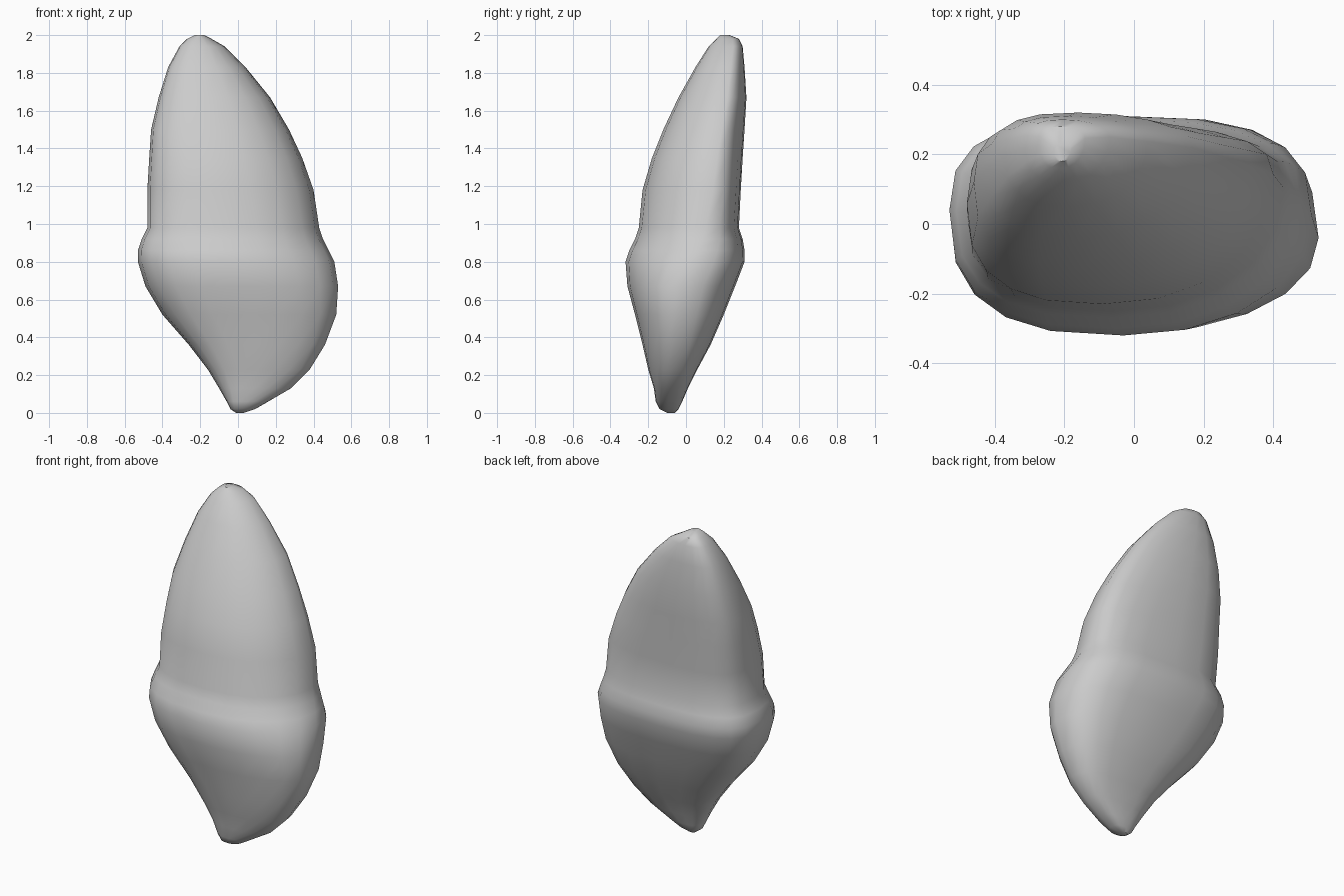
import bpy
import bmesh
import math

default_cube = bpy.data.objects.get("Cube")
if default_cube:
    bpy.data.objects.remove(default_cube, do_unlink=True)

SIDES = 20

# Cross-sections in hundredths: height, left edge, right edge, front edge, back edge
ROOT = [
    (0, -1, 3, -10, -6),
    (2, -4, 9, -14, -4),
    (6, -6, 16, -16, -2),
    (13, -10, 28, -17, 1),
    (23, -16, 38, -20, 6),
    (36, -26, 46, -23, 13),
    (52, -40, 52, -27, 20),
    (67, -49, 53, -31, 26),
]
COLLAR = [
    (80, -53, 51, -32, 31),
    (86, -53, 48, -30, 31),
    (92, -51, 45, -27, 30),
    (98, -48, 43, -25, 28),
]
CROWN = [
    (118, -48, 40, -23, 29),
    (135, -47, 34, -18, 30),
    (150, -46, 27, -12, 31),
    (167, -42, 17, -4, 32),
    (183, -37, 4, 5, 31),
    (194, -31, -7, 12, 30),
    (198, -27, -14, 16, 28),
    (200, -23, -18, 18, 23),
]


def blend(low, high, t):
    return low + (high - low) * min(max(t, 0), 1)


def rounded(value, exponent):
    """Superellipse coordinate that keeps its sign."""
    return math.copysign(abs(value) ** (2 / exponent), value)


def fullness(c, s, z):
    """Squareness of each quarter: the back +x corner is boxy up to the neck."""
    if c < 0:
        return 2.7
    return 2.1 if s < 0 else blend(2.8, 2.1, (z - 1) / 0.5)


def ring_points(section):
    """Lopsided oval whose skew reverses between root and crown."""
    z, left, right, front, back = (value / 100 for value in section)
    crown = (z - 0.6) / 0.6
    mid_x = blend(left, right, blend(0.5, 0.44, crown))
    mid_y = blend(front, back, blend(0.52, 0.64, crown))
    skew = blend(0.06, -0.08, (z - 0.7) / 0.3) * (back - front)
    points = []
    for step in range(SIDES):
        angle = math.tau * step / SIDES
        c, s = math.cos(angle), math.sin(angle)
        exponent = fullness(c, s, z)
        u, v = rounded(c, exponent), rounded(s, exponent)
        reach_x = right - mid_x if u > 0 else mid_x - left
        reach_y = back - mid_y if v > 0 else mid_y - front
        y = mid_y + v * reach_y - skew * u * (1 - abs(v))
        points.append((mid_x + u * reach_x, y, z))
    return points


def loft(name, sections, material):
    """Skin the stacked rings and close both ends."""
    bm = bmesh.new()
    rings = [[bm.verts.new(p) for p in ring_points(s)] for s in sections]
    for lower, upper in zip(rings, rings[1:]):
        for i in range(SIDES):
            j = (i + 1) % SIDES
            bm.faces.new((lower[i], lower[j], upper[j], upper[i]))
    bm.faces.new(reversed(rings[0]))
    bm.faces.new(rings[-1])
    bmesh.ops.recalc_face_normals(bm, faces=bm.faces)
    mesh = bpy.data.meshes.new(name)
    bm.to_mesh(mesh)
    bm.free()
    mesh.materials.append(material)
    obj = bpy.data.objects.new(name, mesh)
    bpy.context.collection.objects.link(obj)
    return obj


# Single plain grey
grey = bpy.data.materials.new("light grey")
grey.use_nodes = True
colour = (0.6, 0.6, 0.6, 1)
grey.diffuse_color = colour
grey.node_tree.nodes["Principled BSDF"].inputs["Base Color"].default_value = colour

# One continuous tooth: tapering root, swollen collar, leaning crown
tooth = loft("tooth", ROOT + COLLAR + CROWN, grey)
bpy.context.view_layer.objects.active = tooth
tooth.select_set(True)
bpy.ops.object.shade_smooth_by_angle(angle=math.radians(40))
